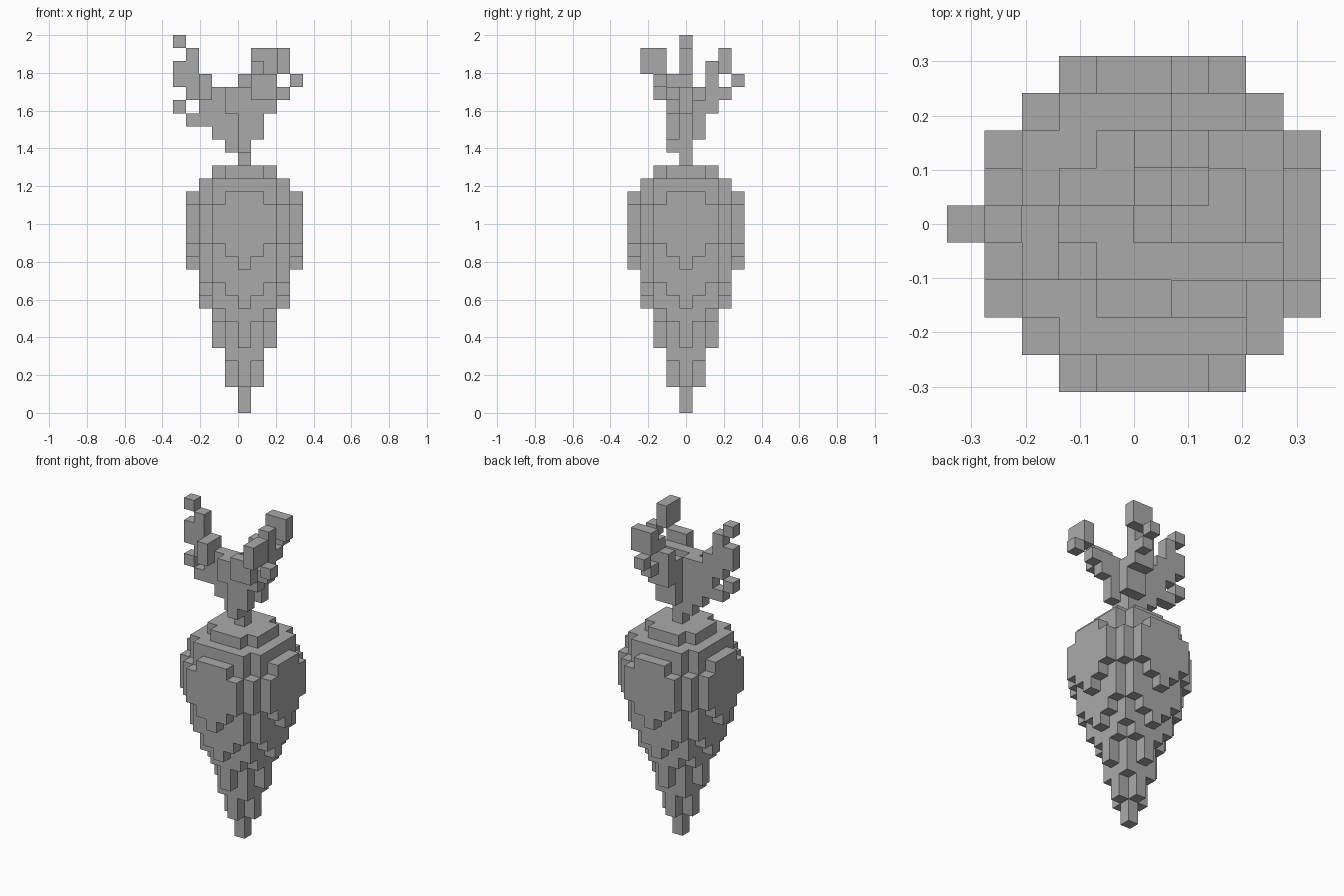
import bpy, bmesh

if "Cube" in bpy.data.objects:
    bpy.data.objects.remove(bpy.data.objects["Cube"])

S = 2.0 / 29          # voxel size

grey = bpy.data.materials.new("plain grey")
grey.diffuse_color = (0.40, 0.40, 0.40, 1)
grey.use_nodes = True
grey.node_tree.nodes["Principled BSDF"].inputs["Base Color"].default_value = grey.diffuse_color


def voxel_object(name, cells):
    """Mesh the outer faces of a set of (dx, dy, k) voxels."""
    bm = bmesh.new()
    verts = {}

    def vert(p):
        if p not in verts:
            verts[p] = bm.verts.new((p[0] * S, (p[1] - 0.5) * S, p[2] * S))
        return verts[p]

    for c in cells:
        for axis in range(3):
            for side in (0, 1):
                n = list(c)
                n[axis] += 2 * side - 1
                if tuple(n) in cells:
                    continue
                a, b = (axis + 1) % 3, (axis + 2) % 3
                quad = []
                for s, t in ((0, 0), (1, 0), (1, 1), (0, 1)):
                    p = list(c)
                    p[axis] += side
                    p[a] += s
                    p[b] += t
                    quad.append(vert(tuple(p)))
                bm.faces.new(quad if side else quad[::-1])
    mesh = bpy.data.meshes.new(name)
    bm.to_mesh(mesh)
    bm.free()
    mesh.materials.append(grey)
    obj = bpy.data.objects.new(name, mesh)
    bpy.context.collection.objects.link(obj)
    return obj


def columns(spec):
    """Voxel columns given as (dx, dy, lowest layer, highest layer)."""
    return {(x, y, k) for x, y, lo, hi in spec for k in range(lo, hi + 1)}


# Root: one disc of voxels per layer, by squared radius from the tip up
radii = [0, 0, 1, 1, 2, 4, 4, 5, 9, 10, 13, 16, 17, 20, 20, 20, 17, 13, 5]
root = {(x, y, k) for k, r2 in enumerate(radii)
        for x in range(-4, 5) for y in range(-4, 5) if x * x + y * y <= r2}
voxel_object("root", root)

# Stalk
voxel_object("stalk", columns([(0, 0, 19, 22), (-1, 0, 20, 21), (0, -1, 20, 22)]))

# Left leaf, rising towards -x
voxel_object("left_leaf", columns([
    (-1, 0, 22, 24), (-1, -1, 23, 24), (-2, 0, 21, 24), (-3, 0, 22, 25),
    (-3, -1, 24, 25), (-4, 0, 22, 22), (-5, 0, 23, 23), (-4, 0, 24, 27),
    (-5, 0, 25, 26), (-5, 0, 28, 28)]))

# Front right leaf
voxel_object("front_leaf", columns([
    (1, -1, 21, 24), (0, -1, 23, 24), (2, -1, 23, 24), (3, -1, 24, 24),
    (4, -2, 25, 25), (1, -2, 24, 25), (2, -2, 24, 25), (3, -2, 26, 27),
    (3, -3, 26, 27)]))

# Back right leaf
voxel_object("back_leaf", columns([
    (0, 1, 21, 24), (1, 1, 21, 23), (0, 2, 23, 25), (1, 2, 23, 26),
    (1, 3, 24, 24), (1, 4, 25, 25), (1, 3, 26, 27), (2, 3, 26, 27)]))
